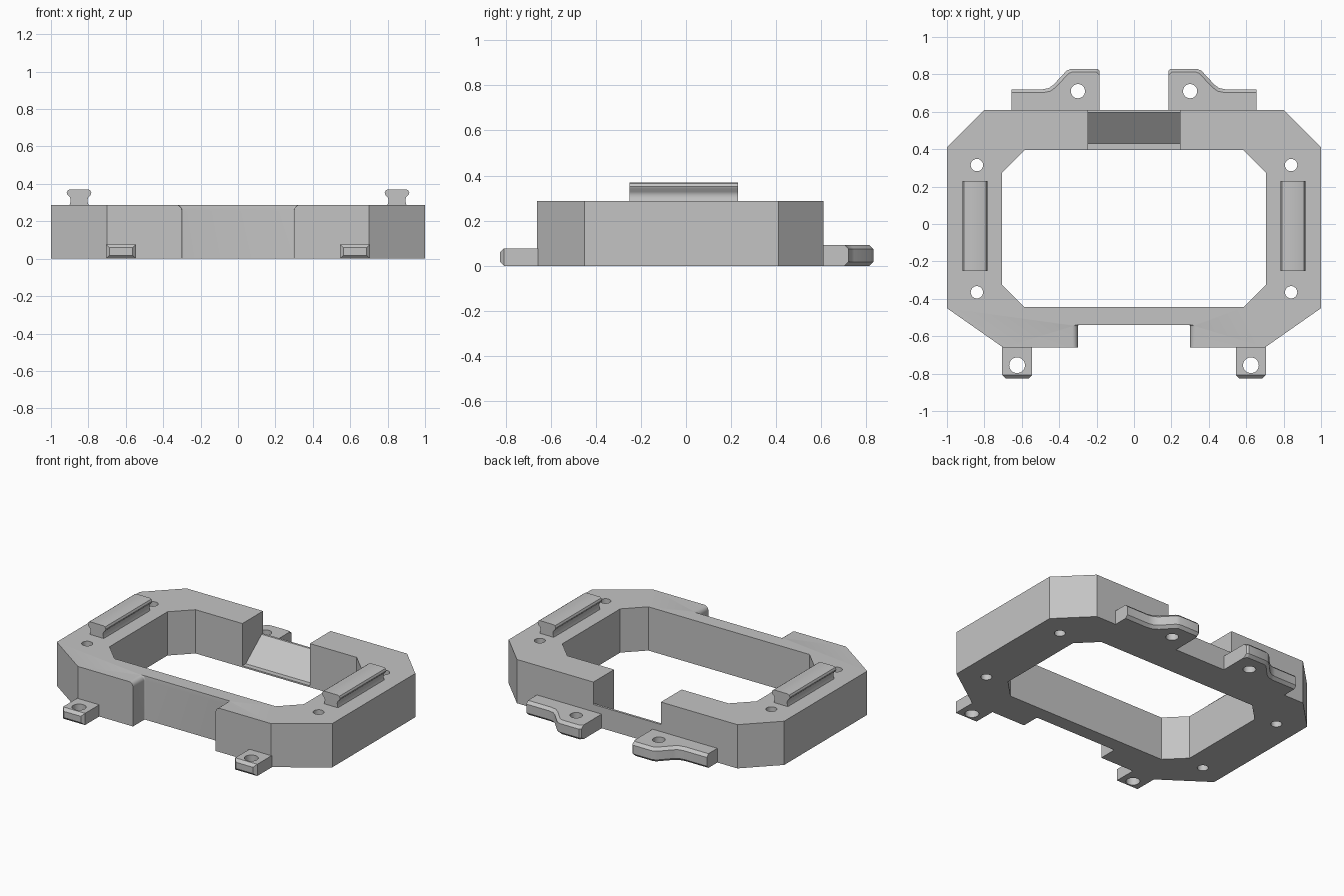
import bpy
import bmesh
import math

if "Cube" in bpy.data.objects:
    bpy.data.objects.remove(bpy.data.objects["Cube"], do_unlink=True)

grey = bpy.data.materials.new("light_grey")
grey.use_nodes = True
grey.diffuse_color = (0.55, 0.55, 0.55, 1)
grey.node_tree.nodes["Principled BSDF"].inputs["Base Color"].default_value = (0.55, 0.55, 0.55, 1)

PLACE = {"X": lambda a, b, t: (t, a, b),
         "Y": lambda a, b, t: (a, t, b),
         "Z": lambda a, b, t: (a, b, t)}


def prism(name, outline, axis, lo, hi, pick=None, width=0.02, segments=1):
    """Extrude an outline along an axis; bevel the edges chosen by pick."""
    bm = bmesh.new()
    place = PLACE[axis]
    ends = [[bm.verts.new(place(a, b, t)) for a, b in outline] for t in (lo, hi)]
    n = len(outline)
    bm.faces.new(ends[0])
    bm.faces.new(ends[1])
    for i in range(n):
        j = (i + 1) % n
        bm.faces.new((ends[0][i], ends[0][j], ends[1][j], ends[1][i]))
    bmesh.ops.recalc_face_normals(bm, faces=bm.faces)
    bm.normal_update()
    if pick:
        edges = [e for e in bm.edges if pick(e)]
        bmesh.ops.bevel(bm, geom=edges, offset=width, segments=segments,
                        profile=0.5, affect="EDGES", clamp_overlap=True)
        bmesh.ops.recalc_face_normals(bm, faces=bm.faces)
    mesh = bpy.data.meshes.new(name)
    bm.to_mesh(mesh)
    bm.free()
    mesh.materials.append(grey)
    obj = bpy.data.objects.new(name, mesh)
    bpy.context.collection.objects.link(obj)
    return obj


def cut(obj, cutter):
    """Subtract a cutter and discard it."""
    cutter.hide_render = True
    mod = obj.modifiers.new("cut", "BOOLEAN")
    mod.operation = "DIFFERENCE"
    mod.solver = "EXACT"
    mod.object = cutter
    activate(obj)
    bpy.ops.object.modifier_apply(modifier=mod.name)
    bpy.data.objects.remove(cutter, do_unlink=True)


def activate(obj):
    bpy.ops.object.select_all(action="DESELECT")
    obj.select_set(True)
    bpy.context.view_layer.objects.active = obj


def drill(obj, x, y, r):
    ring = [(x + r * math.cos(k * math.tau / 32), y + r * math.sin(k * math.tau / 32))
            for k in range(32)]
    cut(obj, prism("drill", ring, "Z", -0.1, 0.5))


def mirrored(half):
    """Close a half outline across x = 0."""
    return half + [(-a, b) for a, b in reversed(half)]


def smooth(obj):
    activate(obj)
    bpy.ops.object.shade_smooth_by_angle(angle=math.radians(30))


# Frame body with its octagonal opening
H = 0.287
frame = prism("frame", mirrored([(0.8, 0.61), (1, 0.41), (1, -0.45), (0.7, -0.66)]), "Z", 0, H)
opening = mirrored([(0.585, 0.395), (0.705, 0.275), (0.705, -0.325), (0.585, -0.445)])
cut(frame, prism("opening", opening, "Z", -0.1, 0.5))

# Rear gap with a sloping floor
slope = [(0.35, 0.01), (0.43, 0.01), (0.595, 0.14), (0.65, 0.14), (0.65, 0.4), (0.35, 0.4)]
cut(frame, prism("rear_gap", slope, "X", -0.245, 0.245))

# Front recess with rounded upper lips and rounded inner corners
R = 0.03
lip = [(0.3 + R - R * math.cos(k * math.pi / 12), H - R + R * math.sin(k * math.pi / 12))
       for k in range(7)]
recess = mirrored([(0.3, -0.1)] + lip + [(0.3 + R, 0.4)])


def inner_corner(e):
    return (all(v.co.y > -0.6 for v in e.verts)
            and all(abs(v.co.x) > 0.2 for v in e.verts)
            and e.verts[0].co.x * e.verts[1].co.x > 0)


cut(frame, prism("recess", recess, "Y", -0.75, -0.54, inner_corner, 0.025, 5))

# Screw holes through the frame
for s in (-1, 1):
    for y in (0.315, -0.365):
        drill(frame, s * 0.84, y, 0.033)
smooth(frame)


# Edge rules for the chamfered lugs
def front_rim(e):
    return all(v.co.y < -0.8 for v in e.verts)


def rear_rim(e):
    flat = abs(e.verts[0].co.z - e.verts[1].co.z) < 0.001
    return flat and any(f.normal.y > 0.3 and abs(f.normal.z) < 0.1 for f in e.link_faces)


# Outline of the rear lug and half section of the rail
rear_outline = [(0.185, 0.6), (0.185, 0.82), (0.195, 0.83), (0.335, 0.83), (0.36, 0.82),
                (0.43, 0.745), (0.455, 0.727), (0.49, 0.72), (0.655, 0.72), (0.655, 0.6)]
rail_half = [(0.05, 0.37), (0.06, 0.365), (0.066, 0.352), (0.062, 0.341), (0.049, 0.328),
             (0.045, 0.315), (0.046, 0.302), (0.053, 0.28)]

for s, side in ((-1, "right"), (1, "left")):
    # Front mounting lug
    x = s * 0.625
    box = [(x - 0.08, -0.65), (x + 0.08, -0.65), (x + 0.08, -0.825), (x - 0.08, -0.825)]
    lug = prism("front_lug_" + side, box, "Z", 0, 0.077, front_rim, 0.018)
    drill(lug, x, -0.755, 0.042)
    smooth(lug)

    # Rear mounting lug
    lug = prism("rear_lug_" + side, [(s * a, b) for a, b in rear_outline],
                "Z", 0, 0.093, rear_rim, 0.018)
    drill(lug, s * 0.3, 0.71, 0.038)
    smooth(lug)

    # Grooved top rail
    section = [(s * 0.85 + a, b) for a, b in mirrored(rail_half)]
    smooth(prism("top_rail_" + side, section, "Y", -0.25, 0.23))
